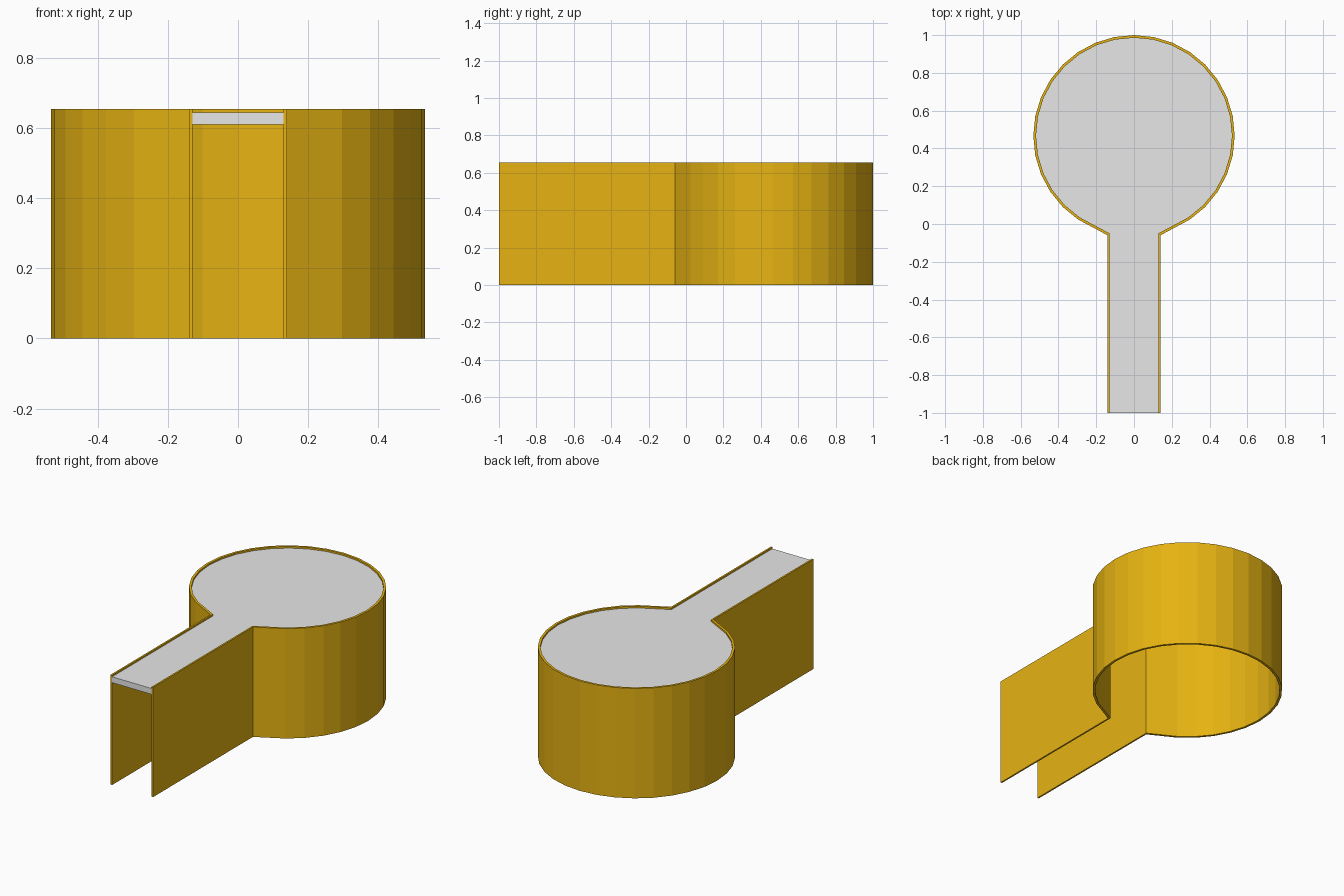
import bpy, bmesh, math

if "Cube" in bpy.data.objects:
    bpy.data.objects.remove(bpy.data.objects["Cube"])

HEIGHT = 0.655
CENTRE_Y = 0.467


def material(name, rgb):
    m = bpy.data.materials.new(name)
    m.diffuse_color = (*rgb, 1)
    m.use_nodes = True
    m.node_tree.nodes["Principled BSDF"].inputs["Base Color"].default_value = m.diffuse_color
    return m


def keyhole(radius, half_width, join_y):
    """Open keyhole outline from the left channel end, round the circle, to the right end."""
    pts = [(-half_width, -1), (-half_width, join_y)]
    for i in range(2, 31):
        a = math.tau * i / 32
        pts.append((-radius * math.sin(a), CENTRE_Y - radius * math.cos(a)))
    return pts + [(half_width, join_y), (half_width, -1)]


def extruded(name, outline, z0, z1, mat):
    bm = bmesh.new()
    face = bm.faces.new([bm.verts.new((x, y, z0)) for x, y in outline])
    top = bmesh.ops.extrude_face_region(bm, geom=[face], use_keep_orig=True)["geom"]
    verts = [g for g in top if isinstance(g, bmesh.types.BMVert)]
    bmesh.ops.translate(bm, verts=verts, vec=(0, 0, z1 - z0))
    bmesh.ops.recalc_face_normals(bm, faces=bm.faces)
    mesh = bpy.data.meshes.new(name)
    bm.to_mesh(mesh)
    bm.free()
    mesh.materials.append(mat)
    ob = bpy.data.objects.new(name, mesh)
    bpy.context.collection.objects.link(ob)
    return ob


gold = material("gold", (0.79, 0.45, 0.006))
grey = material("light grey", (0.8, 0.8, 0.8))

outer = keyhole(0.533, 0.14, -0.06)
inner = keyhole(0.519, 0.13, -0.049)

# Thin wall, open at the front end and underneath
extruded("keyhole_wall", outer + inner[::-1], 0, HEIGHT, gold)

# Slab set just below the rim
extruded("deck_slab", inner, 0.61, 0.645, grey)
